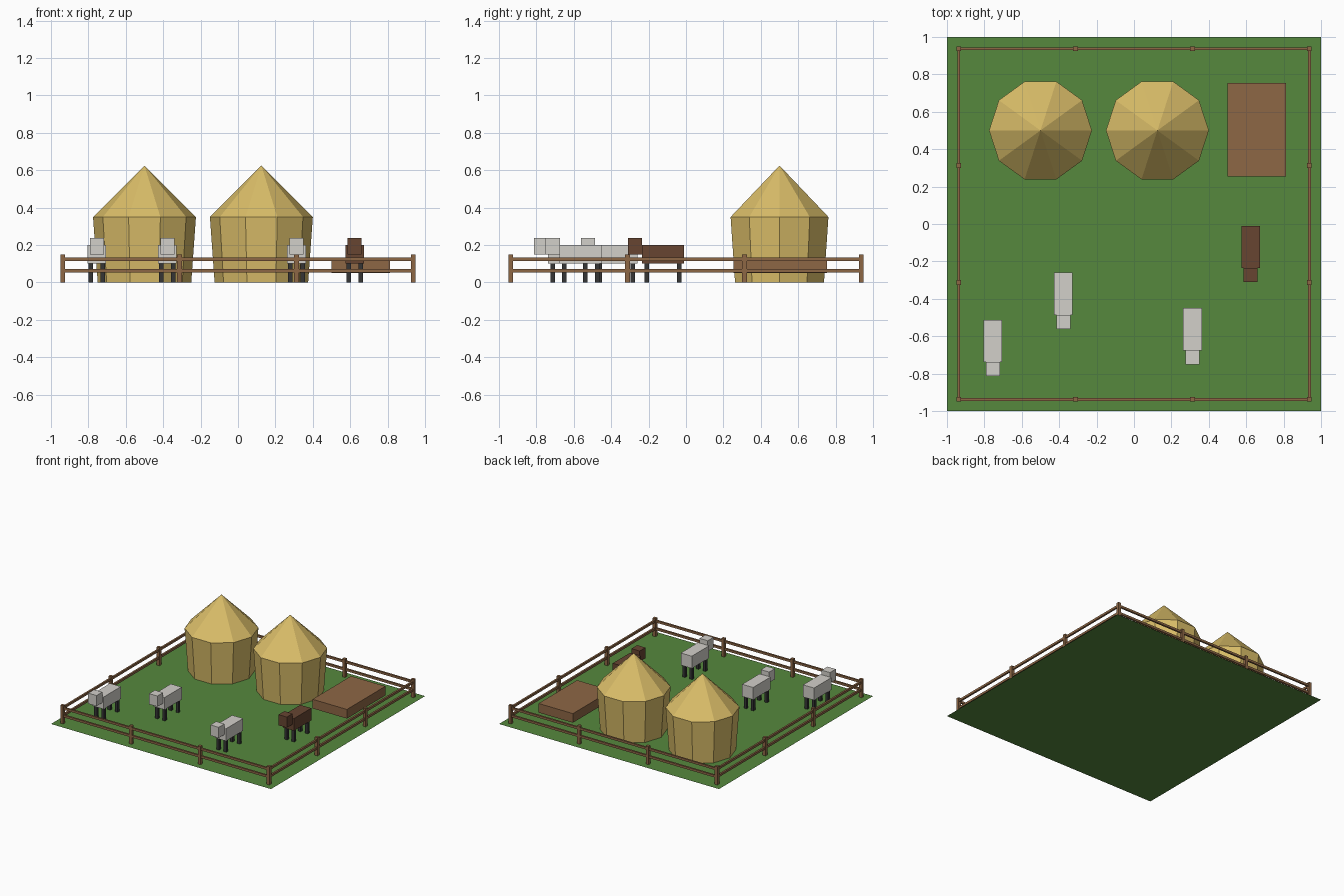
import bpy
import bmesh
from math import pi
from mathutils import Matrix

cube = bpy.data.objects.get("Cube")
if cube:
    bpy.data.objects.remove(cube, do_unlink=True)


def material(name, rgb):
    mat = bpy.data.materials.new(name)
    mat.use_nodes = True
    mat.diffuse_color = (*rgb, 1)
    mat.node_tree.nodes["Principled BSDF"].inputs["Base Color"].default_value = (*rgb, 1)
    return mat


GRASS = material("grass_green", (0.093, 0.25, 0.048))
STRAW = material("straw_yellow", (0.70, 0.51, 0.14))
WOOD = material("earth_brown", (0.27, 0.135, 0.06))
WOOL = material("pale_wool", (0.65, 0.63, 0.59))
HIDE = material("dark_brown_hide", (0.135, 0.06, 0.031))
HOOF = material("charcoal_legs", (0.035, 0.035, 0.035))


def finish(bm, name, mat):
    mesh = bpy.data.meshes.new(name)
    bm.to_mesh(mesh)
    bm.free()
    mesh.materials.append(mat)
    obj = bpy.data.objects.new(name, mesh)
    bpy.context.collection.objects.link(obj)
    return obj


def boxes(name, mat, parts):
    """Several boxes, each a (centre, size) pair, in one object."""
    bm = bmesh.new()
    for centre, size in parts:
        bmesh.ops.create_cube(bm, size=1, matrix=Matrix.LocRotScale(centre, None, size))
    return finish(bm, name, mat)


def cone(name, mat, location, r1, r2, depth):
    """Ten-sided open cone standing on its location, one corner facing the back."""
    bm = bmesh.new()
    place = Matrix.Translation(location) @ Matrix.Translation((0, 0, depth / 2))
    bmesh.ops.create_cone(bm, segments=10, radius1=r1, radius2=r2, depth=depth,
                          cap_ends=False, matrix=place @ Matrix.Rotation(pi / 2, 4, "Z"))
    bmesh.ops.remove_doubles(bm, verts=bm.verts, dist=0.0001)
    bmesh.ops.recalc_face_normals(bm, faces=bm.faces)
    return finish(bm, name, mat)


# Ground
bm = bmesh.new()
bmesh.ops.create_grid(bm, x_segments=1, y_segments=1, size=1)
finish(bm, "ground", GRASS)

# Huts with flared walls and pointed roofs
for label, x in (("right", -0.5), ("left", 0.125)):
    cone(f"{label}_hut_walls", STRAW, (x, 0.5, 0), 0.25, 0.275, 0.35)
    cone(f"{label}_hut_roof", STRAW, (x, 0.5, 0.35), 0.275, 0, 0.275)

# Raised garden bed
boxes("garden_bed", WOOD, [((0.656, 0.504, 0.0875), (0.3125, 0.5, 0.075))])

# Fence posts around the edge, and two rails per side
EDGE = 0.9375
steps = [-EDGE, -EDGE / 3, EDGE / 3, EDGE]
boxes("fence_posts", WOOD, [((x, y, 0.0755), (0.025, 0.025, 0.149))
                            for x in steps for y in steps if EDGE in (abs(x), abs(y))])
rails = []
for side in (-EDGE, EDGE):
    for z in (0.0625, 0.125):
        rails.append(((0, side, z), (2 * EDGE, 0.015, 0.018)))
        rails.append(((side, 0, z), (0.015, 2 * EDGE, 0.018)))
boxes("fence_rails", WOOD, rails)


def animal(name, mat, x, y):
    """Four-legged animal facing the front."""
    boxes(f"{name}_body", mat, [((x, y, 0.15), (0.1, 0.225, 0.1))])
    boxes(f"{name}_head", mat, [((x, y - 0.15, 0.194), (0.075, 0.075, 0.0875))])
    boxes(f"{name}_legs", HOOF, [((x + 0.0325 * i, y + 0.0875 * j, 0.0505), (0.024, 0.024, 0.099))
                                 for i in (-1, 1) for j in (-1, 1)])


# Animals
animal("sheep_right", WOOL, -0.755, -0.625)
animal("sheep_middle", WOOL, -0.378, -0.373)
animal("sheep_left", WOOL, 0.3125, -0.5625)
animal("cow", HIDE, 0.624, -0.1235)
